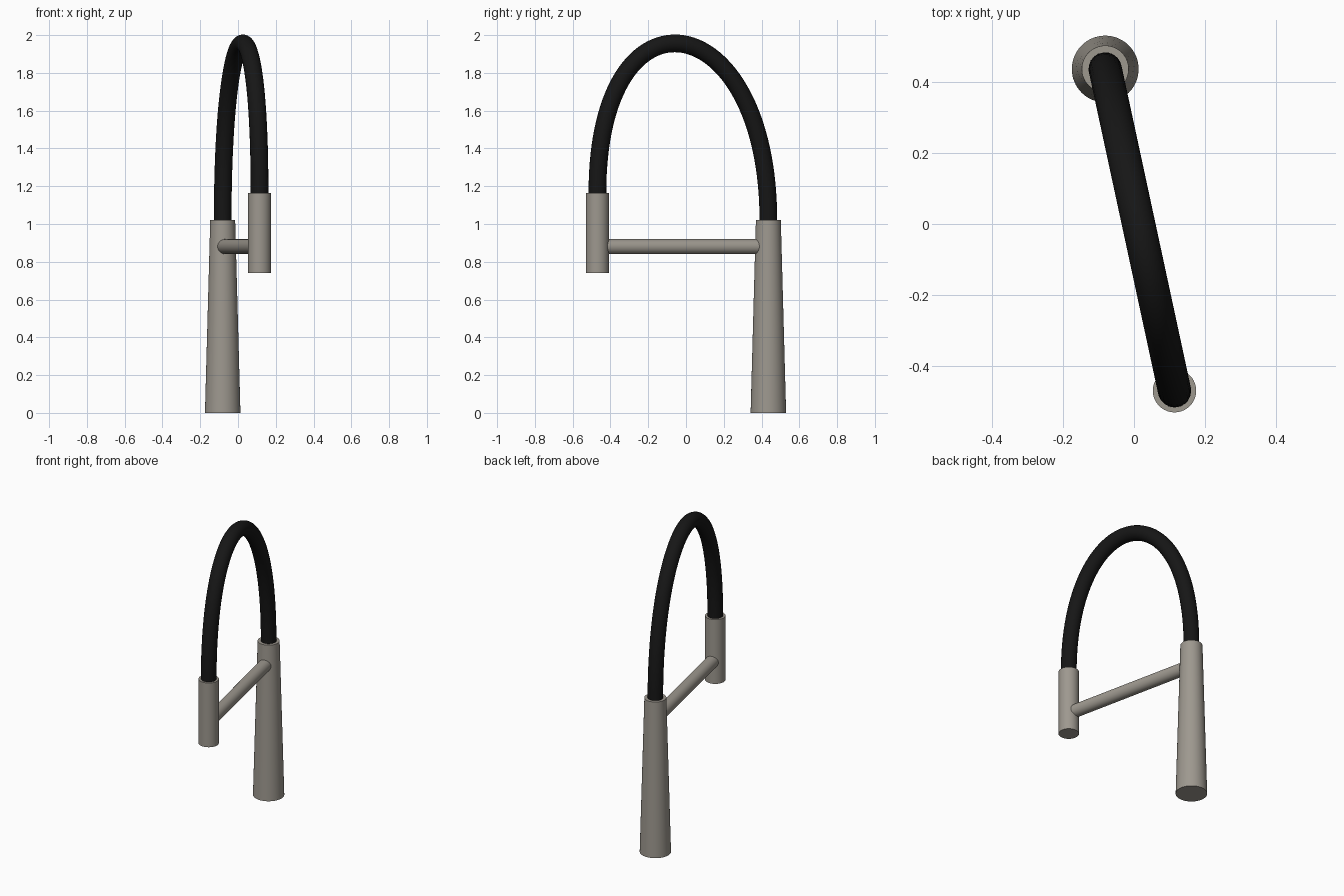
import bpy, math
from mathutils import Vector

if "Cube" in bpy.data.objects:
    bpy.data.objects.remove(bpy.data.objects["Cube"])

BASE = Vector((-0.081, 0.436, 0))
HEAD = Vector((0.114, -0.469, 0))
UP = Vector((0, 0, 1))


def material(name, color):
    m = bpy.data.materials.new(name)
    m.diffuse_color = (*color, 1)
    m.use_nodes = True
    m.node_tree.nodes["Principled BSDF"].inputs["Base Color"].default_value = m.diffuse_color
    return m


steel = material("brushed_steel", (0.34, 0.315, 0.275))
rubber = material("black_rubber", (0.008, 0.008, 0.008))


def rod(name, start, end, r1, r2):
    """Smooth capped cylinder or cone between two points."""
    d = end - start
    bpy.ops.mesh.primitive_cone_add(vertices=64, radius1=r1, radius2=r2, depth=d.length,
                                    location=(start + end) / 2,
                                    rotation=d.to_track_quat('Z', 'Y').to_euler())
    ob = bpy.context.object
    ob.name = name
    bpy.ops.object.shade_smooth_by_angle(angle=math.radians(35))
    ob.data.materials.append(steel)
    return ob


# Tapered body, spray head and the holder arm joining them
rod("tapered_body", BASE, BASE + UP * 1.02, 0.094, 0.066)
rod("spray_head", HEAD + UP * 0.74, HEAD + UP * 1.165, 0.061, 0.061)
rod("holder_arm", HEAD + UP * 0.88, BASE + UP * 0.88, 0.04, 0.04)

# Flexible hose: one arched bezier with vertical ends
curve = bpy.data.curves.new("hose", 'CURVE')
curve.dimensions = '3D'
curve.bevel_depth = 0.047
curve.bevel_resolution = 8
curve.resolution_u = 64
curve.use_fill_caps = True
spline = curve.splines.new('BEZIER')
spline.bezier_points.add(1)
reach = 1.147
for p, co, s in zip(spline.bezier_points,
                    (HEAD + UP * 1.165, BASE + UP * 1.02), (1, -1)):
    p.handle_left_type = p.handle_right_type = 'FREE'
    p.co = co
    p.handle_right = co + UP * reach * s
    p.handle_left = co - UP * reach * s
hose = bpy.data.objects.new("hose", curve)
bpy.context.collection.objects.link(hose)
curve.materials.append(rubber)
